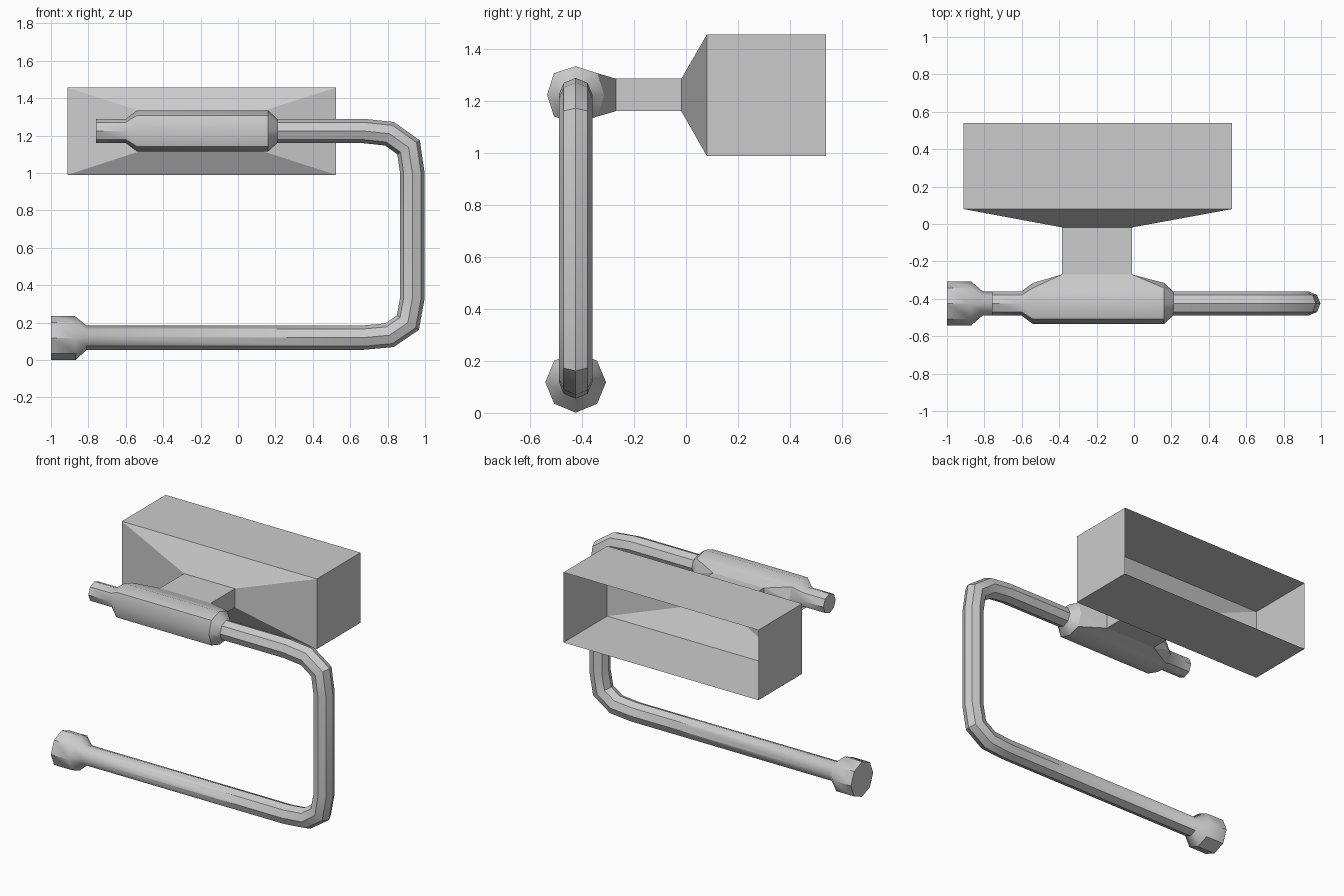
import bpy, bmesh, math
from mathutils import Vector

if "Cube" in bpy.data.objects:
    bpy.data.objects.remove(bpy.data.objects["Cube"])

Y = -0.425  # depth of the bent arm


def finish(name, bm, smooth=False):
    bmesh.ops.recalc_face_normals(bm, faces=bm.faces)
    me = bpy.data.meshes.new(name)
    bm.to_mesh(me)
    bm.free()
    ob = bpy.data.objects.new(name, me)
    bpy.context.collection.objects.link(ob)
    if smooth:
        bpy.ops.object.select_all(action='DESELECT')
        ob.select_set(True)
        bpy.context.view_layer.objects.active = ob
        bpy.ops.object.shade_smooth_by_angle(angle=math.radians(40))
    return ob


def bridge(bm, a, b, skip=()):
    n = len(a)
    for i in range(n):
        if i not in skip:
            j = (i + 1) % n
            bm.faces.new((a[i], a[j], b[j], b[i]))


# Bent arm path: x, z, radius, diagonal radius (the sleeve is a squarer octagon)
R, S, D, K = 0.065, 0.11, 0.118, 0.117
path = [(-0.76, 1.225, R, R), (-0.60, 1.225, R, R), (-0.54, 1.225, S, D),
        (0.16, 1.225, S, D), (0.21, 1.225, R, R), (0.67, 1.225, R, R),
        (0.81, 1.21, R, R), (0.912, 1.137, R, R), (0.932, 1.0, R, R),
        (0.932, 0.33, R, R), (0.908, 0.20, R, R), (0.81, 0.133, R, R),
        (0.67, 0.12, R, R), (-0.81, 0.12, R, R), (-0.87, 0.118, K, K),
        (-1.0, 0.118, K, K)]

# Arm with sleeve and end knob: one octagonal sweep with mitred bends
bm = bmesh.new()
pts = [Vector((p[0], p[1])) for p in path]
rings = []
for i, (x, z, r, diag) in enumerate(path):
    d0 = (pts[i] - pts[max(i - 1, 0)]).normalized()
    d1 = (pts[min(i + 1, len(pts) - 1)] - pts[i]).normalized()
    t = (d0 + d1).normalized()
    miter = 1 / max(t.dot(d0), t.dot(d1))
    n = Vector((-t.y, t.x)) * miter
    ring = []
    for k in range(8):
        a = k * math.pi / 4
        rad = diag if k % 2 else r
        c, s = rad * math.cos(a), rad * math.sin(a)
        ring.append(bm.verts.new((x + n.x * s, Y + c, z + n.y * s)))
    rings.append(ring)
for i in range(len(rings) - 1):
    # the back of the sleeve is left open where the neck joins
    bridge(bm, rings[i], rings[i + 1], skip=(0, 7) if i == 2 else ())
bm.faces.new(rings[0])
bm.faces.new(rings[-1])
finish("roll_arm", bm, smooth=True)

# Mount: open-backed box, sloped front, neck and flare onto the sleeve
bm = bmesh.new()


def rect(x0, x1, y, z0, z1):
    return [bm.verts.new(c) for c in
            ((x0, y, z0), (x1, y, z0), (x1, y, z1), (x0, y, z1))]


q = D * math.sqrt(0.5)
loops = [rect(-0.54, 0.16, Y + q, 1.225 - q, 1.225 + q),
         rect(-0.385, -0.01, -0.27, 1.162, 1.287),
         rect(-0.385, -0.01, -0.018, 1.162, 1.287),
         rect(-0.912, 0.525, 0.08, 0.99, 1.457),
         rect(-0.912, 0.525, 0.54, 0.99, 1.457)]
for a, b in zip(loops[1:], loops[2:]):
    bridge(bm, a, b)
# flare: top and bottom quads, end faces fanned round the sleeve's back edge
f, g = loops[0], loops[1]
bridge(bm, f, g, skip=(1, 3))
for lo, hi, x in ((0, 3, -0.54), (1, 2, 0.16)):
    mid = bm.verts.new((x, Y + S, 1.225))
    bm.faces.new((f[lo], mid, g[lo]))
    bm.faces.new((mid, g[hi], g[lo]))
    bm.faces.new((mid, f[hi], g[hi]))
finish("wall_mount", bm)
